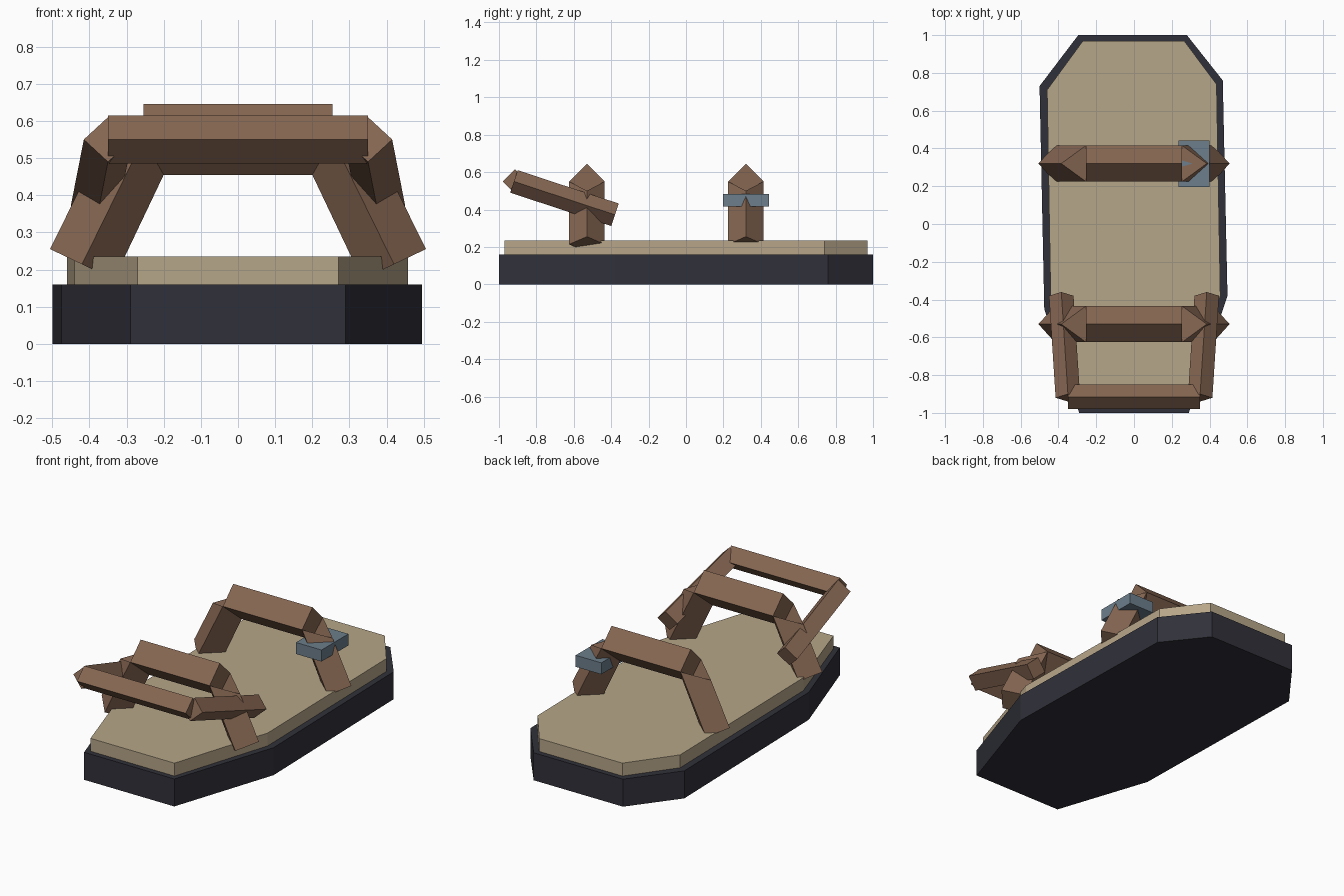
import bpy, bmesh
from mathutils import Vector

cube = bpy.data.objects.get("Cube")
if cube:
    bpy.data.objects.remove(cube, do_unlink=True)


def material(name, rgb):
    m = bpy.data.materials.new(name)
    m.use_nodes = True
    m.diffuse_color = (*rgb, 1)
    m.node_tree.nodes["Principled BSDF"].inputs["Base Color"].default_value = (*rgb, 1)
    return m


rubber = material("dark rubber", (0.03, 0.03, 0.042))
cork = material("tan cork", (0.47, 0.38, 0.25))
leather = material("brown leather", (0.24, 0.135, 0.085))
metal = material("blue grey metal", (0.15, 0.21, 0.26))


def loft(name, start, end, mat):
    """Join two matching rings of points and cap both ends."""
    bm = bmesh.new()
    a = [bm.verts.new(p) for p in start]
    b = [bm.verts.new(p) for p in end]
    n = len(a)
    bm.faces.new(a)
    bm.faces.new(b[::-1])
    for i in range(n):
        j = (i + 1) % n
        bm.faces.new((a[j], a[i], b[i], b[j]))
    bmesh.ops.recalc_face_normals(bm, faces=bm.faces)
    mesh = bpy.data.meshes.new(name)
    bm.to_mesh(mesh)
    bm.free()
    mesh.materials.append(mat)
    ob = bpy.data.objects.new(name, mesh)
    bpy.context.collection.objects.link(ob)
    return ob


def slab(name, outline, low, high, mat):
    loft(name, [(x, y, low) for x, y in outline], [(x, y, high) for x, y in outline], mat)


def diamond(centre, u, v):
    """Four-cornered ring spanned by two half-diagonals."""
    c, u, v = Vector(centre), Vector(u), Vector(v)
    return [c + u, c + v, c - u, c - v]


# Sole and footbed
slab("sole", [(-.29, -1), (.29, -1), (.495, -.38), (.47, .76),
              (.28, 1), (-.295, 1), (-.5, .73), (-.475, -.45)], 0, .16, rubber)
slab("footbed", [(-.27, -.97), (.27, -.97), (.457, -.38), (.437, .74),
                 (.265, .97), (-.27, .97), (-.46, .71), (-.44, -.45)], .16, .235, cork)

# Two arched straps over the foot
R = .095
for label, y in (("front", -.53), ("back", .32)):
    side, up = (0, R, 0), (0, 0, R)
    loft(label + "_strap_top", diamond((-.255, y, .55), side, up),
         diamond((.255, y, .55), side, up), leather)
    for word, s in (("left", 1), ("right", -1)):
        foot = diamond((s * .42, y, .214), side, (s * .086, 0, .041))
        crown = [(s * .255, y + R, .55), (s * .385, y, .5),
                 (s * .255, y - R, .55), (s * .2, y, .455)]
        loft(f"{label}_strap_{word}_leg", foot, crown, leather)

# Loose loop leaning forward from the front strap
r = .065
loft("loop_bar", diamond((-.35, -.915, .55), (0, r, 0), (0, 0, r)),
     diamond((.35, -.915, .55), (0, r, 0), (0, 0, r)), leather)
for word, s in (("left", 1), ("right", -1)):
    u, v = (s * r, 0, 0), (0, .02, .06)
    loft(f"loop_{word}_arm", diamond((s * .35, -.92, .55), u, v),
         diamond((s * .385, -.38, .372), u, v), leather)

# Buckle on the back strap
slab("buckle", [(.235, .197), (.4, .197), (.4, .443), (.235, .443)], .415, .482, metal)
